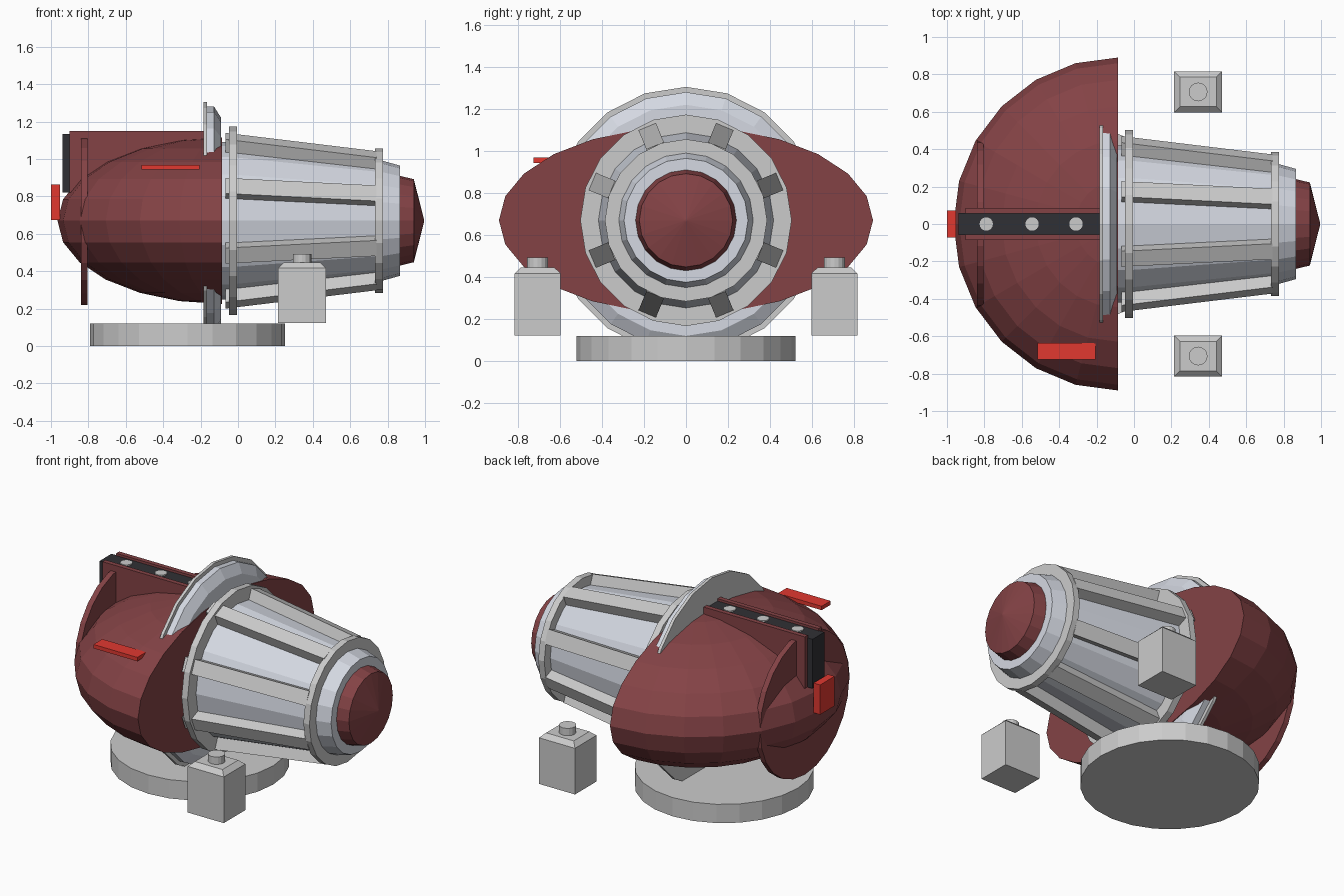
import bpy, bmesh, math
from mathutils import Matrix, Vector

if "Cube" in bpy.data.objects:
    bpy.data.objects.remove(bpy.data.objects["Cube"])

AXIS_Z = 0.67


def material(name, rgb):
    m = bpy.data.materials.new(name)
    m.diffuse_color = (*rgb, 1)
    m.use_nodes = True
    m.node_tree.nodes["Principled BSDF"].inputs["Base Color"].default_value = m.diffuse_color
    return m


RED = material("dark_red", (0.23, 0.055, 0.06))
LAMP = material("lamp_red", (0.75, 0.04, 0.03))
BLACK = material("black", (0.03, 0.03, 0.035))
STEEL = material("steel", (0.66, 0.69, 0.76))


def finish(name, bm, mat=None):
    bmesh.ops.recalc_face_normals(bm, faces=bm.faces)
    me = bpy.data.meshes.new(name)
    bm.to_mesh(me)
    bm.free()
    ob = bpy.data.objects.new(name, me)
    bpy.context.collection.objects.link(ob)
    if mat:
        me.materials.append(mat)
    return ob


def loft(name, rings, mat=None):
    """Skin a list of equal-length point loops and cap both ends."""
    bm = bmesh.new()
    loops = [[bm.verts.new(p) for p in ring] for ring in rings]
    n = len(loops[0])
    for a, b in zip(loops, loops[1:]):
        for i in range(n):
            j = (i + 1) % n
            bm.faces.new((a[i], a[j], b[j], b[i]))
    bm.faces.new(loops[0])
    bm.faces.new(loops[-1])
    return finish(name, bm, mat)


def turn_x(name, profile, mat=None, n=20):
    """Turned part along the x axis from (x, radius) points."""
    ang = [2 * math.pi * i / n for i in range(n)]
    return loft(name, [[(x, r * math.sin(a), AXIS_Z + r * math.cos(a)) for a in ang]
                       for x, r in profile], mat)


def disc_z(name, x, y, z0, z1, r, mat=None, n=16):
    ang = [2 * math.pi * i / n for i in range(n)]
    return loft(name, [[(x + r * math.cos(a), y + r * math.sin(a), z) for a in ang]
                       for z in (z0, z1)], mat)


def rect(x0, x1, y0, y1, z):
    return [(x0, y0, z), (x1, y0, z), (x1, y1, z), (x0, y1, z)]


def box(name, x0, x1, y0, y1, z0, z1, mat=None):
    return loft(name, [rect(x0, x1, y0, y1, z0), rect(x0, x1, y0, y1, z1)], mat)


# Round base
disc_z("base", -0.27, 0, 0, 0.12, 0.52, n=24)

# Half-ellipsoid rear hull, cut flat at its widest section
bm = bmesh.new()
bmesh.ops.create_uvsphere(bm, u_segments=24, v_segments=12, radius=1)
cut = bmesh.ops.bisect_plane(bm, geom=bm.verts[:] + bm.edges[:] + bm.faces[:], dist=1e-4,
                             plane_co=(0, 0, 0), plane_no=(1, 0, 0), clear_outer=True)
bmesh.ops.holes_fill(bm, edges=[e for e in bm.edges if e.is_boundary])
bmesh.ops.transform(bm, verts=bm.verts, matrix=Matrix.Translation((-0.085, 0, AXIS_Z))
                    @ Matrix.Diagonal((0.88, 0.89, 0.445, 1)))
finish("rear_hull", bm, RED)

# Tail disc that breaks through the hull above and below
turn_x("tail_disc", [(-0.84, 0.45), (-0.805, 0.45)], RED, 24)

# Stepped ring around the hull mouth
turn_x("ring_rim", [(-0.185, 0.635), (-0.166, 0.635)])
turn_x("ring_flange", [(-0.166, 0.61), (-0.128, 0.61), (-0.09, 0.55)], STEEL)

# Tapered barrel with two collars and a red nose
turn_x("barrel", [(-0.088, 0.42), (-0.03, 0.42), (0.775, 0.32), (0.865, 0.295)], STEEL)
turn_x("rear_collar", [(-0.047, 0.503), (-0.005, 0.503)])
turn_x("front_collar", [(0.733, 0.386), (0.775, 0.386)])
turn_x("nose", [(0.85, 0.24), (0.865, 0.24), (0.94, 0.222), (0.995, 0.005)], RED)

# Eight ribs along the barrel
for k in range(8):
    rot = Matrix.Rotation(math.radians(22.5 + 45 * k), 4, 'X')
    rings = []
    for x, r0, r1 in ((-0.068, 0.375, 0.49), (0.74, 0.28, 0.384)):
        pts = [(x, -0.045, r0), (x, 0.045, r0), (x, 0.045, r1), (x, -0.045, r1)]
        rings.append([rot @ Vector(p) + Vector((0, 0, AXIS_Z)) for p in pts])
    loft(f"rib_{k + 1}", rings)

# Top spine: black core between two red side plates, with studs
box("spine_core", -0.937, -0.18, -0.06, 0.06, 0.82, 1.135, BLACK)
for side, y0, y1 in (("left", 0.055, 0.085), ("right", -0.085, -0.055)):
    box(f"spine_plate_{side}", -0.9, -0.18, y0, y1, 0.82, 1.15, RED)
for i, x in enumerate((-0.79, -0.545, -0.31)):
    disc_z(f"spine_stud_{i + 1}", x, 0, 1.12, 1.143, 0.036)

# Bright lamps
box("tail_lamp", -1.0, -0.953, -0.073, 0.073, 0.675, 0.865, LAMP)
box("side_lamp", -0.515, -0.205, -0.725, -0.635, 0.943, 0.968, LAMP)

# Two side canisters with chamfered tops and knobs
for side, s in (("left", 1), ("right", -1)):
    y0, y1 = sorted((s * 0.597, s * 0.815))
    loft(f"canister_{side}", [rect(0.215, 0.47, y0, y1, 0.123),
                              rect(0.215, 0.47, y0, y1, 0.418),
                              rect(0.245, 0.44, y0 + 0.03, y1 - 0.03, 0.446)])
    disc_z(f"canister_knob_{side}", 0.343, s * 0.706, 0.44, 0.493, 0.05)
